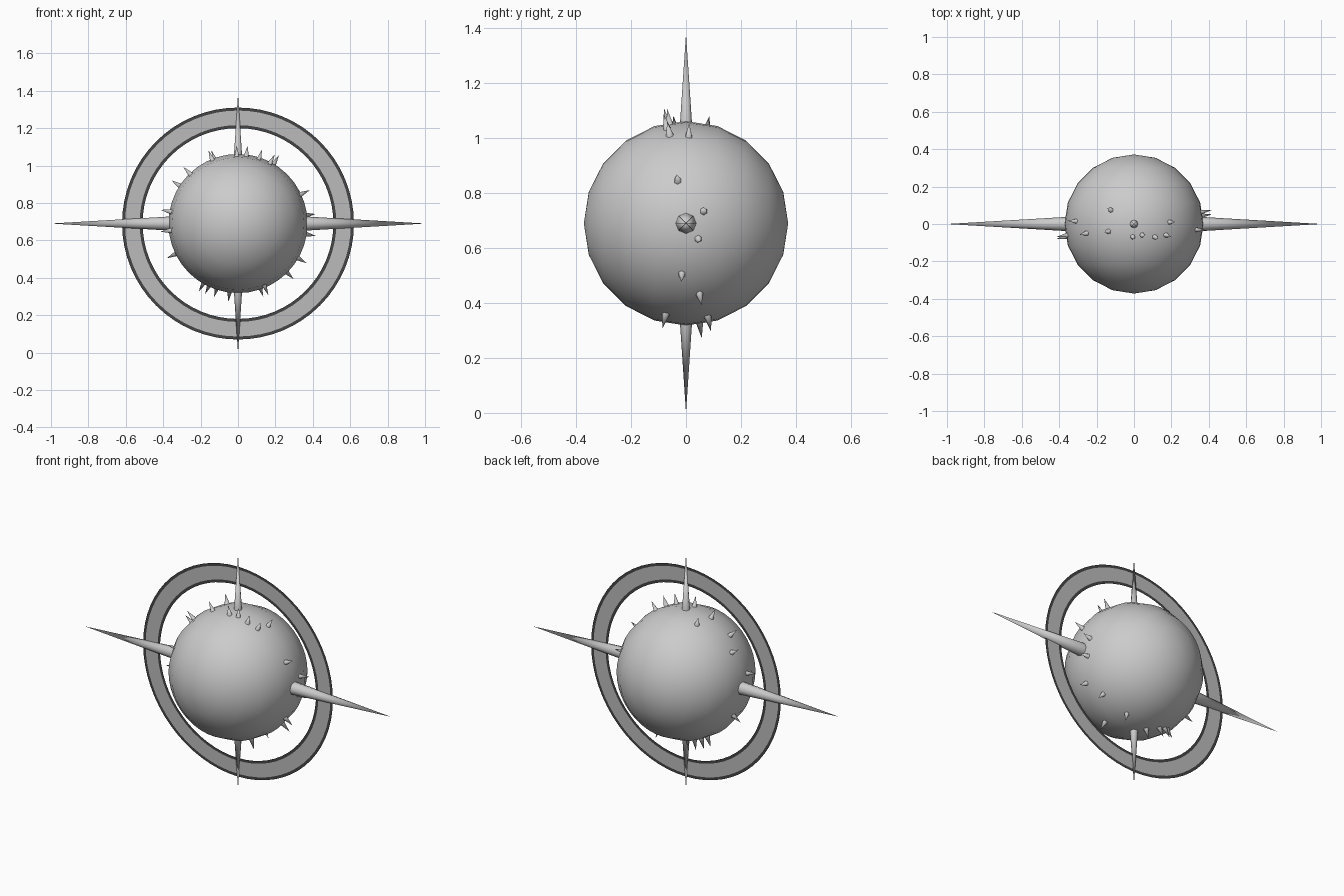
import bpy, bmesh, math
from mathutils import Vector, Matrix

cube = bpy.data.objects.get("Cube")
if cube:
    bpy.data.objects.remove(cube)

CENTRE = Vector((0, 0, 0.69))
R = 0.372


def material(name, value):
    mat = bpy.data.materials.new(name)
    mat.use_nodes = True
    colour = (value, value, value, 1)
    mat.diffuse_color = colour
    mat.node_tree.nodes["Principled BSDF"].inputs["Base Color"].default_value = colour
    return mat


light_grey = material("light grey", 0.6)
mid_grey = material("mid grey", 0.5)
dark_grey = material("dark grey", 0.06)


def finish(name, bm, mats, angle=None):
    mesh = bpy.data.meshes.new(name)
    bm.to_mesh(mesh)
    bm.free()
    for mat in mats:
        mesh.materials.append(mat)
    obj = bpy.data.objects.new(name, mesh)
    bpy.context.collection.objects.link(obj)
    if angle:
        bpy.ops.object.select_all(action="DESELECT")
        obj.select_set(True)
        bpy.context.view_layer.objects.active = obj
        bpy.ops.object.shade_smooth_by_angle(angle=math.radians(angle))
    return obj


def spike(name, direction, start, tip, radius, sides):
    """Cone pointing outward from the body centre."""
    direction = direction.normalized()
    bm = bmesh.new()
    turn = direction.to_track_quat("Z", "Y").to_matrix().to_4x4()
    place = Matrix.Translation(CENTRE + direction * (start + tip) / 2) @ turn
    bmesh.ops.create_cone(bm, cap_ends=True, segments=sides, radius1=radius,
                          radius2=0, depth=tip - start, matrix=place)
    return finish(name, bm, [light_grey], 62)


# Round body, poles facing front and back
bm = bmesh.new()
bmesh.ops.create_uvsphere(bm, u_segments=40, v_segments=20 // 2, radius=R,
                          matrix=Matrix.Translation(CENTRE) @ Matrix.Rotation(math.pi / 2, 4, "X"))
finish("body", bm, [light_grey], 40)

# Flat ring with a dark rim on both edges
bm = bmesh.new()
radii = (0.51, 0.526, 0.604, 0.62)
steps = 64
loops = []
for r in radii:
    loops.append([bm.verts.new(CENTRE + Vector((r * math.cos(a), 0, r * math.sin(a))))
                  for a in (math.tau * i / steps for i in range(steps))])
for band in range(3):
    inner, outer = loops[band], loops[band + 1]
    for i in range(steps):
        j = (i + 1) % steps
        face = bm.faces.new((inner[i], outer[i], outer[j], inner[j]))
        face.material_index = 0 if band == 1 else 1
finish("ring", bm, [mid_grey, dark_grey])

# Four long spikes
for side, label in ((1, "left"), (-1, "right")):
    spike(label + "_long_spike", Vector((side, 0, 0)), 0.34, 1.0, 0.039, 8)
for side, label in ((1, "top"), (-1, "bottom")):
    spike(label + "_long_spike", Vector((0, 0, side)), 0.34, 0.69, 0.0235, 8)

# Short thorns near the ring plane: angle around the body, offset in y
thorns = [
    (59, 0.01), (62, -0.06), (72, -0.07), (83, -0.06), (91, -0.07),
    (110, 0.075), (112, -0.04), (134, -0.05), (147, 0.015), (170, -0.06),
    (186, -0.07), (206, 0.03), (240, 0.06), (245, 0.075), (252, 0.08),
    (263, 0.05), (289, 0.08), (293, -0.075), (315, 0.05), (330, -0.015),
    (351, 0.045), (7, 0.065), (25, -0.03),
]
for n, (deg, y) in enumerate(thorns, 1):
    a = math.radians(deg)
    flat = math.sqrt(R * R - y * y)
    spike(f"thorn_{n}", Vector((flat * math.cos(a), y, flat * math.sin(a))), 0.355, 0.425, 0.017, 6)
